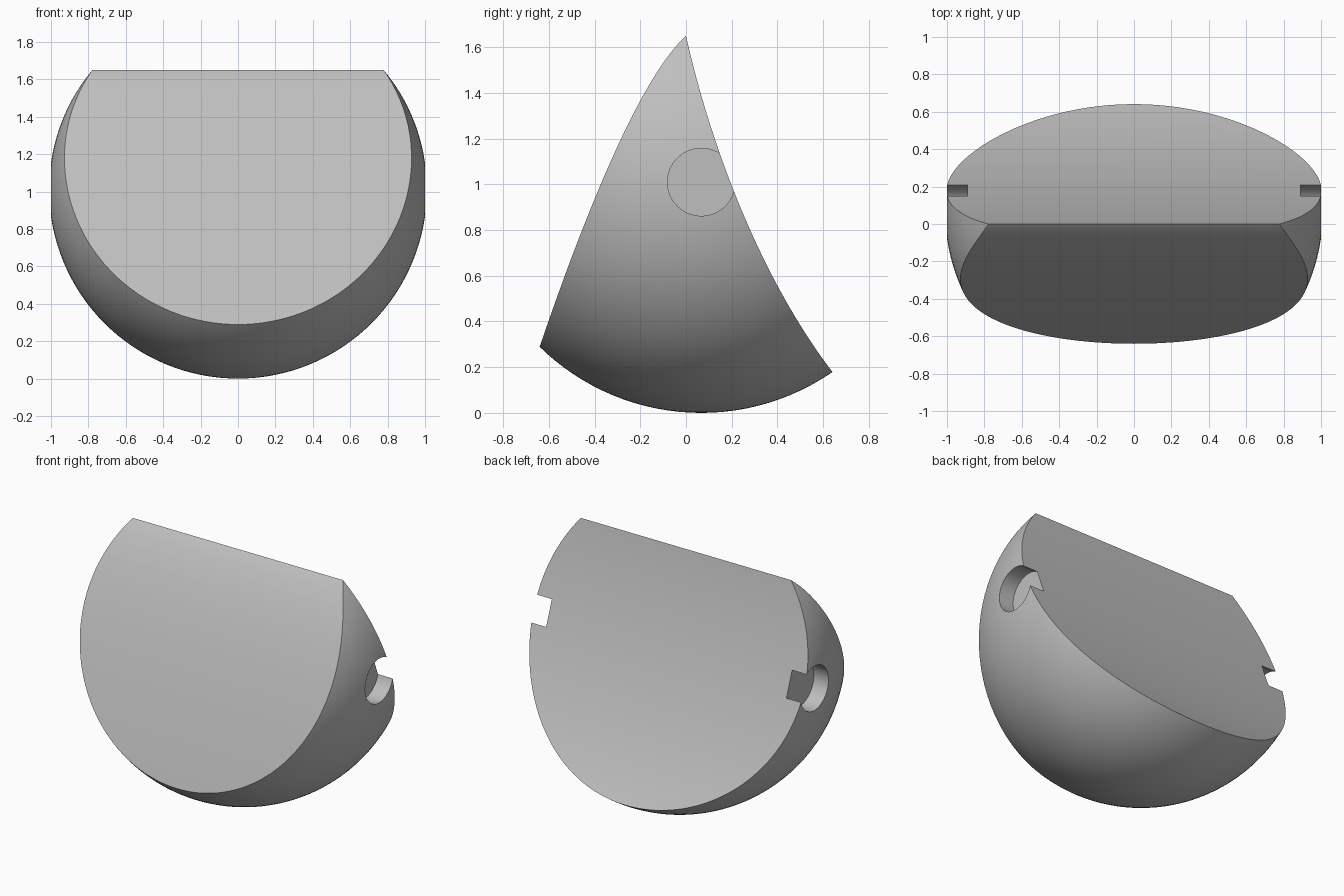
import bpy, bmesh, math
from mathutils import Vector
from mathutils.geometry import interpolate_bezier

cube = bpy.data.objects.get("Cube")
if cube:
    bpy.data.objects.remove(cube, do_unlink=True)

grey = bpy.data.materials.new("plain grey")
grey.use_nodes = True
colour = (0.52, 0.52, 0.52, 1)
grey.diffuse_color = colour
grey.node_tree.nodes["Principled BSDF"].inputs["Base Color"].default_value = colour

RADIUS = 1.01
CENTRE = Vector((0, 0.067, RADIUS))


def cut(target, tool, operation):
    """Apply a boolean and keep the tool out of sight."""
    mod = target.modifiers.new(operation.title(), "BOOLEAN")
    mod.object, mod.operation, mod.solver = tool, operation, "EXACT"
    bpy.context.view_layer.objects.active = target
    bpy.ops.object.modifier_apply(modifier=mod.name)
    bpy.data.objects.remove(tool, do_unlink=True)


def curve(*points):
    """Side profile curve as (y, z) Bezier control points."""
    return interpolate_bezier(*[Vector((0, y, z)) for y, z in points], 40)


# Wedge-shaped side profile with curved front and back, extruded across the width
front = curve((-0.64, 0.29), (-0.48, 0.76), (-0.22, 1.45), (0, 1.65))
back = curve((0, 1.65), (0.105, 1.18), (0.32, 0.6), (0.64, 0.18))
below = [Vector((0, 0.8, -0.03)), Vector((0, 0.8, -0.3)),
         Vector((0, -0.76, -0.3)), Vector((0, -0.75, -0.03))]
bm = bmesh.new()
outline = [bm.verts.new(p - Vector((1.2, 0, 0))) for p in front + back[1:] + below]
face = bm.faces.new(outline)
extruded = bmesh.ops.extrude_face_region(bm, geom=[face])["geom"]
bmesh.ops.translate(bm, vec=(2.4, 0, 0),
                    verts=[v for v in extruded if isinstance(v, bmesh.types.BMVert)])
bmesh.ops.recalc_face_normals(bm, faces=bm.faces)
mesh = bpy.data.meshes.new("wedge_cutter")
bm.to_mesh(mesh)
bm.free()
wedge = bpy.data.objects.new("wedge_cutter", mesh)
bpy.context.collection.objects.link(wedge)
wedge.hide_render = True

# Round body trimmed to the wedge
bpy.ops.mesh.primitive_uv_sphere_add(segments=128, ring_count=64, radius=RADIUS,
                                     location=CENTRE)
body = bpy.context.object
body.name = "body"
cut(body, wedge, "INTERSECT")

# Round blind socket in each side
for side in (-1, 1):
    bpy.ops.mesh.primitive_cylinder_add(
        vertices=64, radius=0.148, depth=0.4,
        location=CENTRE + Vector((side * 1.09, 0, 0)), rotation=(0, math.pi / 2, 0))
    socket = bpy.context.object
    socket.name = "socket_cutter"
    socket.hide_render = True
    cut(body, socket, "DIFFERENCE")

body.data.materials.clear()
body.data.materials.append(grey)
bpy.ops.object.select_all(action="DESELECT")
body.select_set(True)
bpy.context.view_layer.objects.active = body
bpy.ops.object.shade_smooth_by_angle(angle=math.radians(25))
